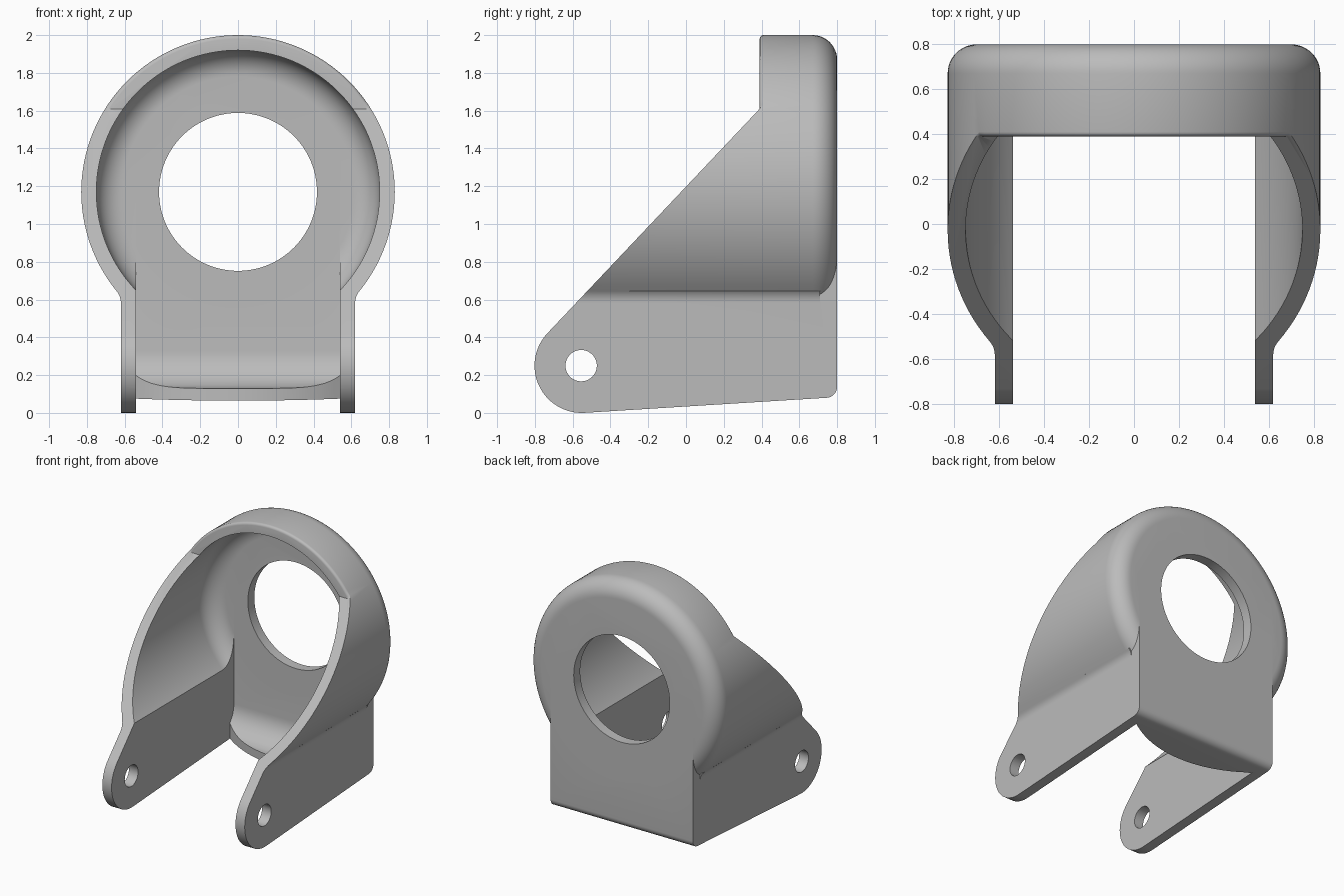
import bpy, bmesh
from math import sin, cos, pi, radians, hypot

if "Cube" in bpy.data.objects:
    bpy.data.objects.remove(bpy.data.objects["Cube"])

CZ = 1.17      # height of the round housing axis
SEGS = 128

grey = bpy.data.materials.new("plain grey")
grey.use_nodes = True
colour = (0.5, 0.5, 0.5, 1)
grey.diffuse_color = colour
grey.node_tree.nodes["Principled BSDF"].inputs["Base Color"].default_value = colour


def arc(cx, cy, r, a, b, n=12):
    """Points on an arc, angles in degrees."""
    angles = [radians(a + (b - a) * i / n) for i in range(n + 1)]
    return [(cx + r * cos(t), cy + r * sin(t)) for t in angles]


def loft(name, rings):
    """Closed solid through a list of equal vertex rings."""
    bm = bmesh.new()
    rows = [[bm.verts.new(p) for p in ring] for ring in rings]
    n = len(rows[0])
    for lo, hi in zip(rows, rows[1:]):
        for i in range(n):
            j = (i + 1) % n
            bm.faces.new((lo[i], lo[j], hi[j], hi[i]))
    bm.faces.new(rows[0][::-1])
    bm.faces.new(rows[-1])
    bmesh.ops.recalc_face_normals(bm, faces=bm.faces)
    mesh = bpy.data.meshes.new(name)
    bm.to_mesh(mesh)
    bm.free()
    mesh.materials.append(grey)
    ob = bpy.data.objects.new(name, mesh)
    bpy.context.collection.objects.link(ob)
    return ob


def prism(name, pts, lo, hi, axis):
    """Extrude a 2D outline along one axis."""
    place = {"X": lambda p, d: (d, p[0], p[1]),
             "Y": lambda p, d: (p[0], d, p[1]),
             "Z": lambda p, d: (p[0], p[1], d)}[axis]
    return loft(name, [[place(p, d) for p in pts] for d in (lo, hi)])


def lathe(name, profile):
    """Revolve (radius, y) points about the housing axis."""
    turn = [2 * pi * i / SEGS for i in range(SEGS)]
    return loft(name, [[(r * cos(t), y, CZ + r * sin(t)) for t in turn]
                       for r, y in profile])


def combine(ob, other, operation):
    mod = ob.modifiers.new("combine", "BOOLEAN")
    mod.operation = operation
    mod.solver = "EXACT"
    mod.object = other
    bpy.context.view_layer.objects.active = ob
    bpy.ops.object.modifier_apply(modifier=mod.name)
    bpy.data.objects.remove(other)


def rect(x, z0, z1):
    return [(-x, z0), (x, z0), (x, z1), (-x, z1)]


# Outer mass: round housing with a soft back edge, square lower part
body = lathe("bracket_housing", [(0.83, -1)] + arc(0.70, 0.67, 0.13, 0, 90))
combine(body, prism("lower_block", rect(0.62, -0.1, CZ), -1.05, 0.8, "Y"), "UNION")

# Small concave blends between the housing and the legs
for side in (1, -1):
    blend = arc(0.72, 0.581, 0.1, 180, 141, 8) + [(0.6, 0.7), (0.6, 0.581)]
    blend = [(side * x, z) for x, z in blend]
    combine(body, prism("blend", blend, -1.02, 0.71, "Y"), "UNION")

# Hollow: round cavity, square channel with a curved floor, open underside
combine(body, lathe("round_cavity", [(0.75, -1.5)] + arc(0.61, 0.58, 0.14, 0, 90)),
        "DIFFERENCE")
channel = [(-1.5, 0.13)] + arc(0.52, 0.33, 0.2, -90, 0) + [(0.72, CZ), (-1.5, CZ)]
combine(body, prism("channel", channel, -0.54, 0.54, "X"), "DIFFERENCE")
opening = [(-0.54, -1.5)] + arc(0, 1.44, 0.94, 235, 305, 32)[1:-1] + [(0.54, -1.5)]
opening = [(-0.54, -1.5), (-0.54, 0.67)] + opening[1:-1] + [(0.54, 0.67), (0.54, -1.5)]
combine(body, prism("opening", opening, -0.5, 0.5, "Z"), "DIFFERENCE")

# Side outline: rounded lugs, sloping front edge, upright hood edge
outline = ([(0.39, 1.61)] + arc(-0.552, 0.25, 0.25, 136.5, 273.5, 32)
           + arc(0.742, 0.138, 0.058, -86, 0, 8)
           + [(0.9, 0.2), (0.9, 2.2), (0.39, 2.2)])
combine(body, prism("side_outline", outline, -1, 1, "X"), "INTERSECT")

# Port through the back and pivot holes through the lugs
combine(body, lathe("port", [(0.418, 0.5), (0.418, 1)]), "DIFFERENCE")
combine(body, prism("pivot", arc(-0.555, 0.25, 0.083, 0, 352.5, 47), -1, 1, "X"),
        "DIFFERENCE")

# Soften the outer rim of the hood
bm = bmesh.new()
bm.from_mesh(body.data)
bmesh.ops.remove_doubles(bm, verts=bm.verts, dist=0.0005)


def on_rim(v):
    return (abs(v.co.y - 0.39) < 0.002 and v.co.z > 1.6
            and abs(hypot(v.co.x, v.co.z - CZ) - 0.83) < 0.003)


rim = [e for e in bm.edges if all(on_rim(v) for v in e.verts)]
bmesh.ops.bevel(bm, geom=rim, offset=0.02, segments=4, profile=0.5, affect="EDGES")
bm.to_mesh(body.data)
bm.free()

bpy.ops.object.select_all(action="DESELECT")
body.select_set(True)
bpy.context.view_layer.objects.active = body
bpy.ops.object.shade_smooth_by_angle(angle=radians(30))
